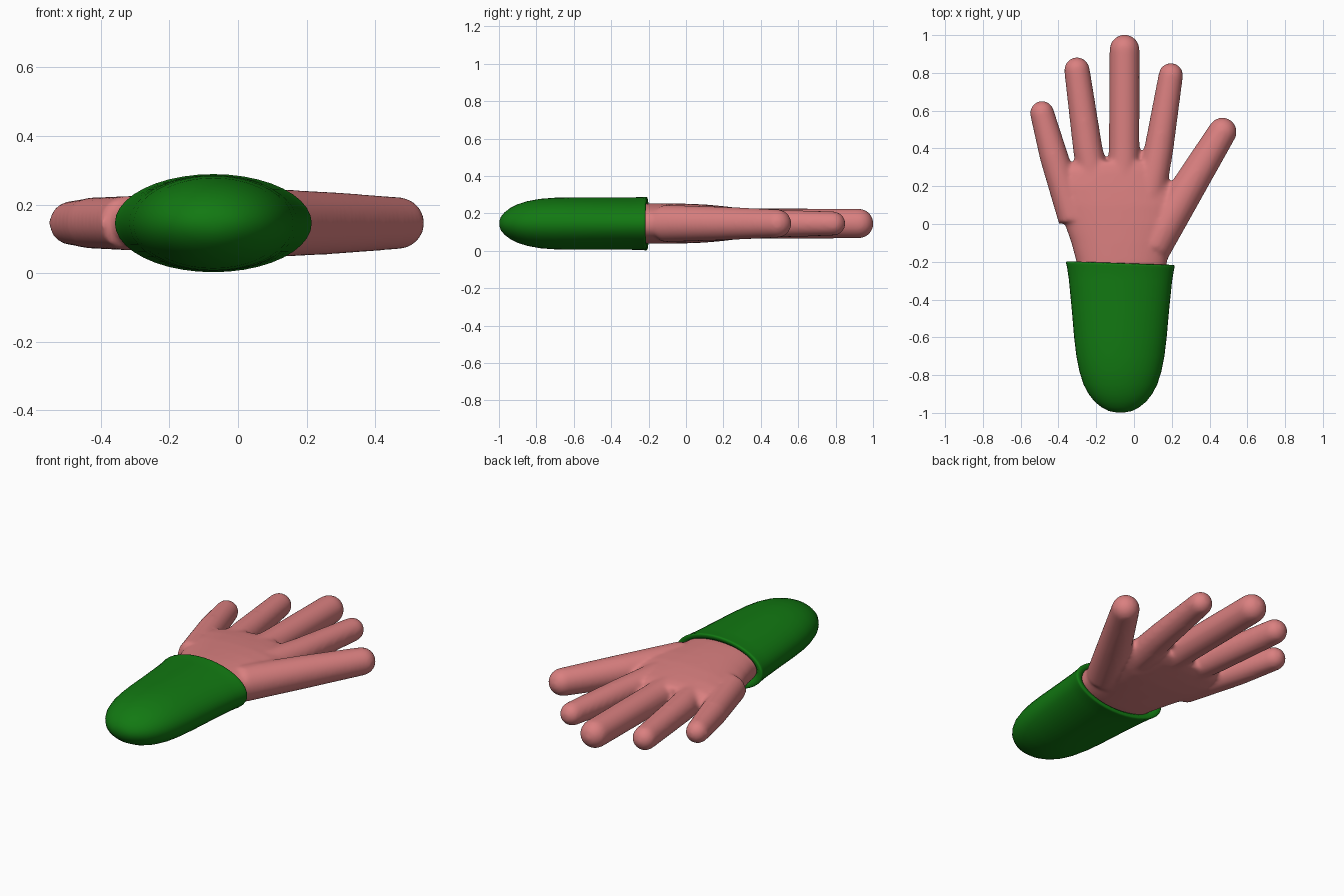
import bpy, bmesh, math
from mathutils import Vector

if "Cube" in bpy.data.objects:
    bpy.data.objects.remove(bpy.data.objects["Cube"])

ZC = 0.146   # mid height of hand and sleeve
N = 40       # points around each section


def material(name, rgb):
    m = bpy.data.materials.new(name)
    m.diffuse_color = (*rgb, 1)
    m.use_nodes = True
    m.node_tree.nodes["Principled BSDF"].inputs["Base Color"].default_value = m.diffuse_color
    return m


def add_loft(bm, sections, power=1.0):
    """Bridge sections (x, y, heading, half width, half height) and cap both ends."""
    rings = []
    for x, y, heading, hw, hz in sections:
        side = Vector((math.sin(heading), -math.cos(heading), 0))
        ring = []
        for i in range(N):
            a = 2 * math.pi * i / N
            c, s = math.cos(a), math.sin(a)
            u = math.copysign(abs(c) ** power, c) * hw
            v = math.copysign(abs(s) ** power, s) * hz
            ring.append(bm.verts.new(Vector((x, y, ZC + v)) + side * u))
        rings.append(ring)
    for a, b in zip(rings, rings[1:]):
        for i in range(N):
            j = (i + 1) % N
            bm.faces.new((a[i], a[j], b[j], b[i]))
    bm.faces.new(rings[0][::-1])
    bm.faces.new(rings[-1])


def add_finger(bm, base, knuckle, tip):
    """Tapered finger through three (x, y, radius) stations with a round tip."""
    d = Vector(tip[:2]) - Vector(knuckle[:2])
    h = math.atan2(d.y, d.x)
    d.normalize()
    sec = [(p[0], p[1], h, p[2], p[2]) for p in (base, knuckle)]
    for k in range(9):
        t = k / 8 * math.pi / 2 * 0.97
        r = tip[2]
        sec.append((tip[0] + d.x * r * math.sin(t), tip[1] + d.y * r * math.sin(t),
                    h, r * math.cos(t), r * math.cos(t)))
    add_loft(bm, sec)


def finish(bm, name, mat):
    bmesh.ops.recalc_face_normals(bm, faces=bm.faces[:])
    me = bpy.data.meshes.new(name)
    bm.to_mesh(me)
    bm.free()
    me.materials.append(mat)
    ob = bpy.data.objects.new(name, me)
    bpy.context.collection.objects.link(ob)
    for p in me.polygons:
        p.use_smooth = True
    return ob


skin = material("skin pink", (0.70, 0.215, 0.215))
green = material("sleeve green", (0.006, 0.19, 0.006))

# Hand: palm plus five fingers, fused and softened
bm = bmesh.new()
up = math.pi / 2
palm = [(-0.45, -0.07, 0.21, 0.09), (-0.2, -0.065, 0.24, 0.108), (-0.1, -0.067, 0.265, 0.108),
        (0.0, -0.07, 0.297, 0.106), (0.1, -0.085, 0.315, 0.102), (0.2, -0.11, 0.31, 0.093),
        (0.28, -0.115, 0.28, 0.083), (0.33, -0.1, 0.22, 0.07)]
add_loft(bm, [(cx, y, up, hw, hz) for y, cx, hw, hz in palm], 0.85)
add_finger(bm, (-0.32, 0.02, 0.08), (-0.425, 0.36, 0.075), (-0.487, 0.588, 0.064))  # little
add_finger(bm, (-0.18, 0.05, 0.085), (-0.245, 0.40, 0.078), (-0.302, 0.815, 0.068))  # ring
add_finger(bm, (-0.06, 0.05, 0.09), (-0.052, 0.40, 0.081), (-0.05, 0.923, 0.080))   # middle
add_finger(bm, (0.06, 0.05, 0.09), (0.132, 0.40, 0.077), (0.195, 0.788, 0.065))     # index
add_finger(bm, (0.10, -0.12, 0.10), (0.285, 0.19, 0.09), (0.468, 0.488, 0.076))     # thumb
hand = finish(bm, "hand", skin)
remesh = hand.modifiers.new("fuse", "REMESH")
remesh.mode = "VOXEL"
remesh.voxel_size = 0.011
remesh.use_smooth_shade = True
soft = hand.modifiers.new("soften", "SMOOTH")
soft.factor = 0.5
soft.iterations = 12

# Sleeve: rounded end towards the front, flared rim, opening turned inwards
bm = bmesh.new()
profile = [(-0.998, 0.02, 0.012), (-0.99, 0.062, 0.036), (-0.97, 0.10, 0.060), (-0.94, 0.137, 0.083),
           (-0.90, 0.168, 0.103), (-0.85, 0.195, 0.119), (-0.78, 0.217, 0.132), (-0.70, 0.233, 0.138),
           (-0.60, 0.245, 0.140), (-0.45, 0.258, 0.140), (-0.30, 0.273, 0.140), (-0.235, 0.283, 0.141),
           (-0.22, 0.287, 0.143), (-0.211, 0.287, 0.143), (-0.207, 0.280, 0.137),
           (-0.213, 0.255, 0.120), (-0.23, 0.235, 0.105), (-0.30, 0.20, 0.08)]
add_loft(bm, [(-0.072, y, up, hw, hz) for y, hw, hz in profile])
for v in bm.verts:   # the rim leans back slightly on the right
    k = max(0, (v.co.y + 0.6) / 0.4)
    v.co.y -= 0.035 * k * (v.co.x + 0.07)
finish(bm, "sleeve", green)
